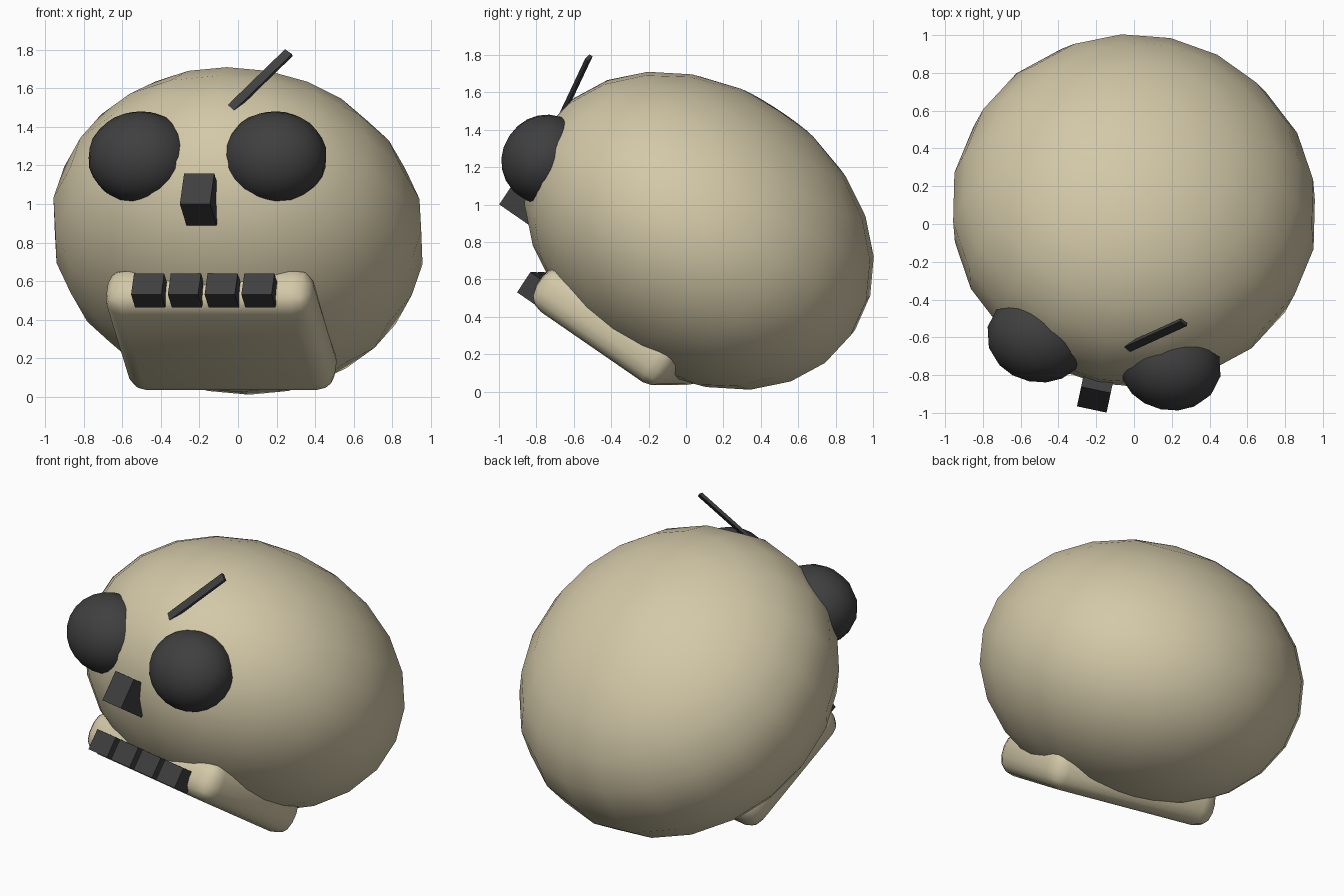
import bpy, math
from mathutils import Matrix, Vector

if "Cube" in bpy.data.objects:
    bpy.data.objects.remove(bpy.data.objects["Cube"])

# The whole skull is tipped back and turned a little to its right
POSE = (Matrix.Translation((0, 0.07, 0.86))
        @ Matrix.Rotation(math.radians(-12), 4, 'Z')
        @ Matrix.Rotation(math.radians(-34), 4, 'X'))


def material(name, rgb):
    m = bpy.data.materials.new(name)
    m.diffuse_color = (*rgb, 1)
    m.use_nodes = True
    m.node_tree.nodes["Principled BSDF"].inputs["Base Color"].default_value = m.diffuse_color
    return m


bone = material("bone", (0.65, 0.58, 0.39))
dark = material("dark_grey", (0.05, 0.05, 0.05))


def finish(name, loc, size, mat, turn=0, smooth=False):
    ob = bpy.context.object
    ob.name = name
    ob.data.materials.append(mat)
    ob.data.transform(Matrix.Diagonal((*size, 1)))
    ob.matrix_world = (POSE @ Matrix.Translation(loc)
                       @ Matrix.Rotation(math.radians(turn), 4, 'Y'))
    if smooth:
        bpy.ops.object.shade_smooth()
    return ob


def ball(name, loc, radii, mat, segments, rings):
    bpy.ops.mesh.primitive_uv_sphere_add(segments=segments, ring_count=rings, radius=1)
    return finish(name, loc, radii, mat, smooth=True)


def box(name, loc, size, mat, turn=0, smooth=False):
    bpy.ops.mesh.primitive_cube_add(size=1)
    return finish(name, loc, size, mat, turn, smooth)


# Cranium
ball("cranium", (0, 0, 0), (0.972, 1.0, 0.775), bone, 20, 12)

# Jaw: flat block with rounded edges
jaw = box("jaw", (0, -0.06, -0.66), (1.1, 0.87, 0.26), bone, smooth=True)
bevel = jaw.modifiers.new("round", 'BEVEL')
bevel.width = 0.1
bevel.segments = 3

# Eye sockets
for side, label in ((-1, "right"), (1, "left")):
    ball("eye_socket_" + label, (side * 0.357, -0.845, -0.11),
         (0.273, 0.235, 0.242), dark, 16, 12)

# Nose
box("nose", (0, -0.87, -0.39), (0.16, 0.2, 0.19), dark)

# Teeth
for i in range(4):
    box(f"tooth_{i + 1}", ((i - 1.5) * 0.195, -0.515, -0.72), (0.16, 0.12, 0.13), dark)

# Crack on the forehead
box("forehead_crack", (0.23, -0.95, 0.275), (0.05, 0.02, 0.5), dark, turn=37)
